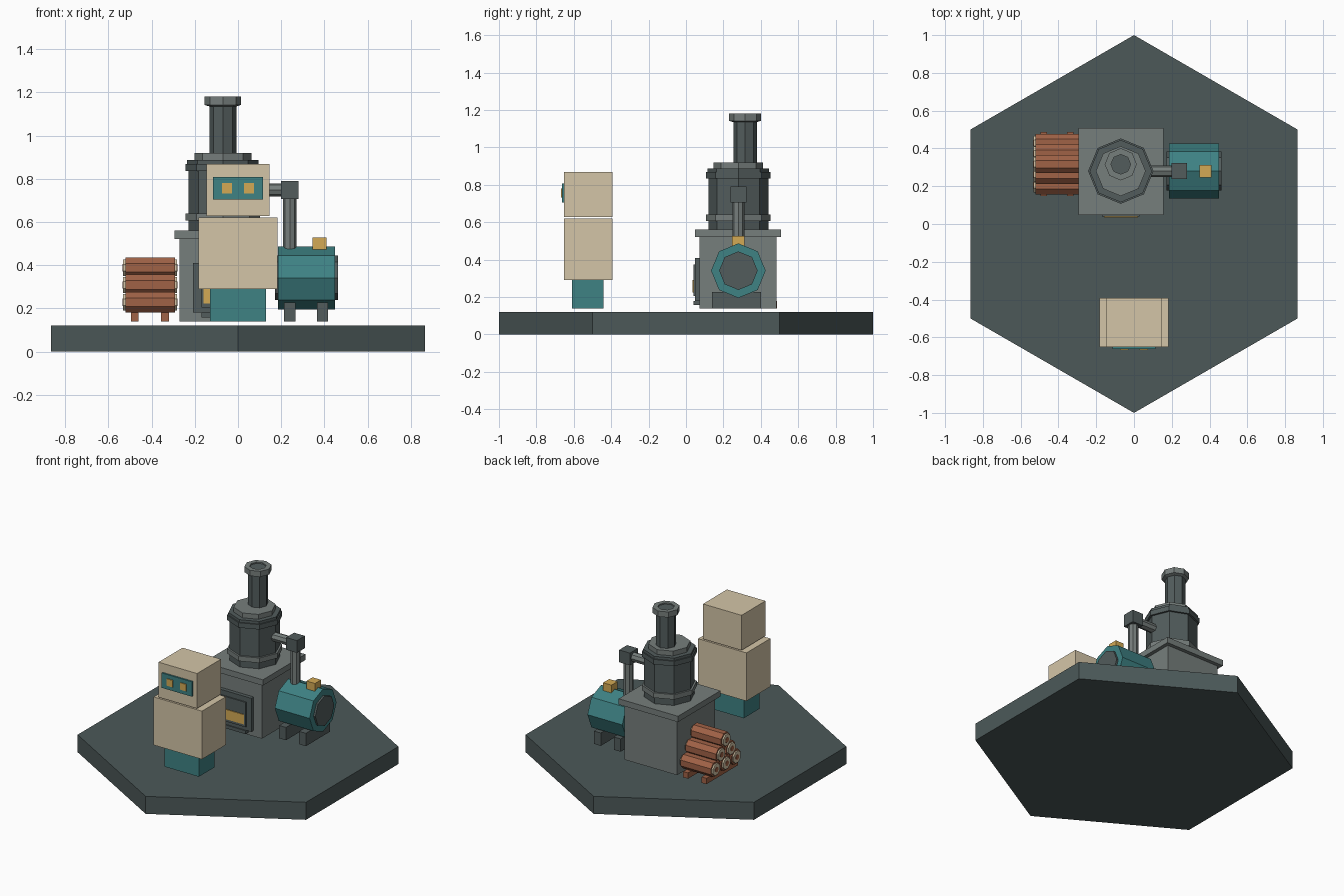
import bpy, bmesh, math
from mathutils import Matrix, Vector

if "Cube" in bpy.data.objects:
    bpy.data.objects.remove(bpy.data.objects["Cube"])


def srgb(c):
    return tuple(((v / 255 + 0.055) / 1.055) ** 2.4 if v > 10 else v / 3294 for v in c) + (1,)


def material(name, rgb):
    m = bpy.data.materials.new(name)
    m.diffuse_color = srgb(rgb)
    m.use_nodes = True
    m.node_tree.nodes["Principled BSDF"].inputs["Base Color"].default_value = m.diffuse_color
    return m


SLATE = material("slate", (76, 89, 89))
IRON = material("dark iron", (82, 92, 92))
STONE = material("grey stone", (118, 126, 124))
TEAL = material("teal paint", (62, 130, 132))
CREAM = material("cream", (212, 197, 167))
GOLD = material("gold", (212, 170, 85))
BARK = material("bark brown", (160, 98, 70))


def finish(name, bm, mat):
    bmesh.ops.recalc_face_normals(bm, faces=bm.faces)
    me = bpy.data.meshes.new(name)
    bm.to_mesh(me)
    bm.free()
    me.materials.append(mat)
    ob = bpy.data.objects.new(name, me)
    bpy.context.collection.objects.link(ob)
    return ob


def box(name, x, y, z, mat):
    """Box from (min, max) ranges."""
    bm = bmesh.new()
    bmesh.ops.create_cube(bm, size=1)
    for v in bm.verts:
        v.co = Vector([(r[0] + r[1]) / 2 + c * (r[1] - r[0]) for c, r in zip(v.co, (x, y, z))])
    return finish(name, bm, mat)


def lathe(name, centre, profile, mat, axis="Z", sides=8, turn=0.0):
    """Closed faceted solid from (radius, height) rings along an axis."""
    bm = bmesh.new()
    rings = []
    for r, h in profile:
        angles = [turn + 2 * math.pi * i / sides for i in range(sides)]
        rings.append([bm.verts.new((r * math.cos(a), r * math.sin(a), h)) for a in angles])
    for a, b in zip(rings, rings[1:]):
        for i in range(sides):
            j = (i + 1) % sides
            bm.faces.new((a[i], a[j], b[j], b[i]))
    bm.faces.new(rings[0][::-1])
    bm.faces.new(rings[-1])
    if axis == "X":
        bm.transform(Matrix.Rotation(math.pi / 2, 4, "Y"))
    bm.transform(Matrix.Translation(centre))
    return finish(name, bm, mat)


# Hexagonal ground slab
lathe("ground_slab", (0, 0, 0), [(1, 0), (1, 0.12)], SLATE, sides=6, turn=math.pi / 6)

# Blocky worker
box("worker_legs", (-0.13, 0.13), (-0.61, -0.44), (0.14, 0.29), TEAL)
box("worker_body", (-0.183, 0.183), (-0.652, -0.393), (0.29, 0.62), CREAM)
box("worker_head", (-0.146, 0.146), (-0.652, -0.393), (0.628, 0.868), CREAM)
box("worker_visor", (-0.115, 0.115), (-0.663, -0.652), (0.705, 0.807), TEAL)
for s in (-1, 1):
    box("worker_eye", (s * 0.051 - 0.023, s * 0.051 + 0.023), (-0.668, -0.663), (0.732, 0.78), GOLD)

# Furnace block and lid
FX, FY = -0.07, 0.278
box("furnace_block", (FX - 0.2, FX + 0.2), (FY - 0.205, FY + 0.205), (0.14, 0.52), STONE)
box("furnace_lid", (FX - 0.225, FX + 0.225), (FY - 0.23, FY + 0.23), (0.52, 0.56), STONE)

# Furnace door with glowing window
box("door_frame", (FX - 0.138, FX + 0.138), (0.047, 0.075), (0.18, 0.41), IRON)
box("door_panel", (FX - 0.1, FX + 0.1), (0.039, 0.05), (0.205, 0.375), IRON)
box("door_window", (FX - 0.09, FX + 0.09), (0.034, 0.04), (0.223, 0.29), GOLD)
box("door_sill", (FX - 0.1, FX + 0.1), (0.04, 0.075), (0.157, 0.18), IRON)

# Boiler drum, bands and neck
BY = 0.28
lathe("boiler_drum", (FX, BY, 0), [(0.16, 0.56), (0.16, 0.87)], IRON)
for z in (0.606, 0.835):
    lathe("boiler_band", (FX, BY, z), [(0.173, 0), (0.173, 0.034)], STONE if z < 0.7 else IRON)
lathe("boiler_shoulder", (FX, BY, 0), [(0.165, 0.868), (0.165, 0.887)], IRON)
lathe("boiler_neck", (FX, BY, 0), [(0.132, 0.885), (0.132, 0.92)], STONE)

# Chimney with a hollow rim
CY = 0.316
lathe("chimney_pipe", (FX, CY, 0), [(0.063, 0.92), (0.063, 1.15)], IRON)
lathe("chimney_rim", (FX, CY, 0), [(0.063, 1.135), (0.085, 1.142), (0.085, 1.18), (0.052, 1.18),
                                   (0.052, 1.165)], STONE)
lathe("chimney_opening", (FX, CY, 0), [(0.052, 1.165), (0.052, 1.172)], IRON)

# Steam pipe
lathe("pipe_across", (0, BY, 0.748), [(0.031, 0.04), (0.031, 0.21)], STONE, "X")
lathe("pipe_down", (0.24, BY, 0), [(0.032, 0.47), (0.032, 0.72)], STONE)
box("pipe_elbow", (0.199, 0.281), (BY - 0.043, BY + 0.043), (0.706, 0.79), IRON)

# Water tank on feet
TZ = 0.341
lathe("tank_barrel", (0.317, BY, TZ), [(0.146, -0.132), (0.146, 0.132)], TEAL, "X")
lathe("tank_ends", (0.317, BY, TZ), [(0.103, -0.145), (0.103, 0.145)], IRON, "X")
box("tank_valve", (0.346, 0.41), (BY - 0.033, BY + 0.033), (0.46, 0.527), GOLD)
for x in (0.24, 0.391):
    box("tank_foot", (x - 0.026, x + 0.026), (0.14, 0.402), (0.14, 0.228), IRON)

# Log pile on two rails
LX, LY = -0.407, 0.317
for x in (-0.478, -0.338):
    box("log_rail", (x - 0.018, x + 0.018), (LY - 0.17, LY + 0.17), (0.14, 0.18), BARK)
for row in range(3):
    count = 3 - row
    for i in range(count):
        c = (LX, LY + (i - (count - 1) / 2) * 0.112, 0.228 + row * 0.08)
        t = math.pi / 8
        lathe("log", c, [(0.052, -0.115), (0.052, 0.115)], BARK, "X", turn=t)
        lathe("log_cut_ends", c, [(0.041, -0.125), (0.041, 0.125)], CREAM, "X", turn=t)
        lathe("log_cores", c, [(0.018, -0.128), (0.018, 0.128)], BARK, "X", turn=t)
